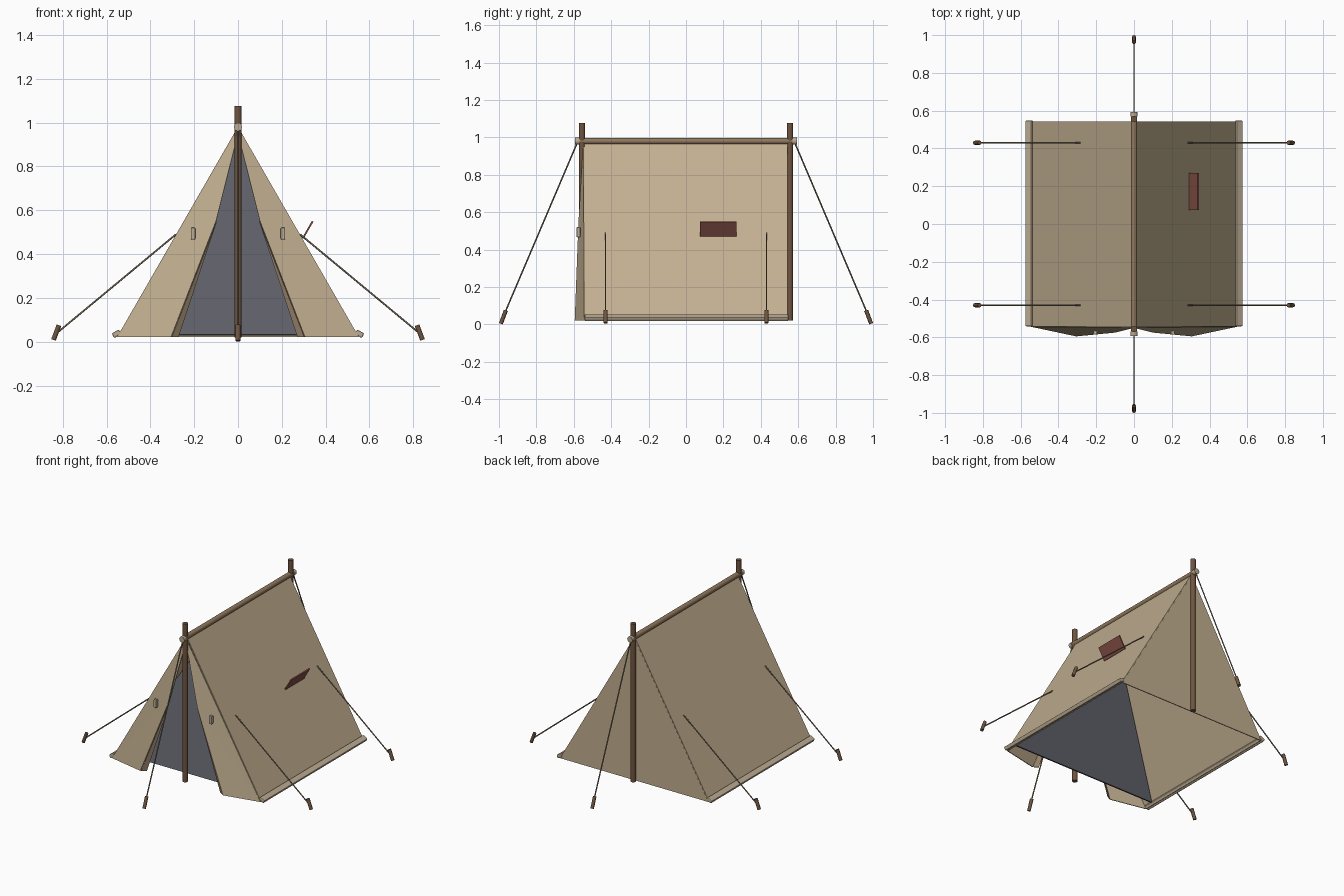
import bpy, bmesh, math
from mathutils import Vector

if "Cube" in bpy.data.objects:
    bpy.data.objects.remove(bpy.data.objects["Cube"])


def material(name, rgb):
    m = bpy.data.materials.new(name)
    m.diffuse_color = (*rgb, 1)
    m.use_nodes = True
    m.node_tree.nodes["Principled BSDF"].inputs["Base Color"].default_value = m.diffuse_color
    return m


CANVAS = material("tan canvas", (0.54, 0.43, 0.28))
TRIM = material("pale trim", (0.50, 0.41, 0.29))
EDGE = material("shaded canvas edge", (0.33, 0.24, 0.15))
WOOD = material("brown wood", (0.16, 0.09, 0.05))
RIDGE = material("ridge wood", (0.28, 0.19, 0.11))
ROPE = material("rope", (0.22, 0.18, 0.12))
DARK = material("dark interior", (0.115, 0.115, 0.14))
RED = material("brick red", (0.23, 0.08, 0.06))


def finish(name, bm, mat):
    bmesh.ops.recalc_face_normals(bm, faces=bm.faces)
    me = bpy.data.meshes.new(name)
    bm.to_mesh(me)
    bm.free()
    me.materials.append(mat)
    ob = bpy.data.objects.new(name, me)
    bpy.context.collection.objects.link(ob)
    return ob


def sheet(name, verts, faces, mat, thick=0.006):
    """Cloth panel given thickness about its surface."""
    bm = bmesh.new()
    vs = [bm.verts.new(v) for v in verts]
    for f in faces:
        bm.faces.new([vs[i] for i in f])
    ob = finish(name, bm, mat)
    mod = ob.modifiers.new("thickness", "SOLIDIFY")
    mod.thickness = thick
    mod.offset = 0
    return ob


def rod(name, a, b, r, mat, sides=10):
    """Smooth round rod between two points."""
    a, b = Vector(a), Vector(b)
    bm = bmesh.new()
    bmesh.ops.create_cone(bm, cap_ends=True, segments=sides, radius1=r,
                          radius2=r, depth=(b - a).length)
    ob = finish(name, bm, mat)
    ob.location = (a + b) / 2
    ob.rotation_euler = (b - a).to_track_quat("Z", "Y").to_euler()
    for p in ob.data.polygons:
        p.use_smooth = len(p.vertices) == 4
    return ob


def box(name, loc, size, mat, tilt=0, bevel=0):
    bm = bmesh.new()
    bmesh.ops.create_cube(bm, size=1)
    bmesh.ops.scale(bm, vec=size, verts=bm.verts)
    if bevel:
        bmesh.ops.bevel(bm, geom=bm.edges[:], offset=bevel, segments=2,
                        profile=0.5, affect="EDGES")
    ob = finish(name, bm, mat)
    ob.location = loc
    ob.rotation_euler = (0, tilt, 0)
    return ob


# Left and right halves
for s, side in ((1, "right"), (-1, "left")):
    # sloping wall
    sheet(side + "_wall",
          [(0, -0.542, 0.975), (0, 0.542, 0.975),
           (s * 0.548, 0.542, 0.022), (s * 0.548, -0.542, 0.022)],
          [(0, 1, 2, 3)], CANVAS)
    # bottom hem
    box(side + "_hem", (s * 0.554, 0.003, 0.036), (0.038, 1.09, 0.024),
        TRIM, s * math.radians(30), 0.006)
    # open door flap and its turned inner edge
    sheet(side + "_door_flap",
          [(0, -0.546, 0.97), (s * 0.546, -0.541, 0.022),
           (s * 0.305, -0.592, 0.022), (s * 0.10, -0.572, 0.55),
           (s * 0.012, -0.55, 0.9)],
          [(0, 1, 3, 4), (1, 2, 3)], CANVAS)
    sheet(side + "_flap_edge",
          [(s * 0.303, -0.590, 0.022), (s * 0.272, -0.572, 0.022),
           (s * 0.097, -0.570, 0.55)], [(0, 1, 2)], EDGE, 0.004)
    # toggle
    box(side + "_toggle", (s * 0.205, -0.575, 0.493), (0.02, 0.02, 0.054),
        TRIM, 0, 0.004)
    # side guy ropes and stakes
    for y, end in ((-0.43, "front"), (0.43, "back")):
        rod(f"{side}_{end}_rope", (s * 0.283, y, 0.49), (s * 0.832, y, 0.035),
            0.004, ROPE, 6)
        rod(f"{side}_{end}_stake", (s * 0.817, y, 0.075), (s * 0.842, y, 0.008),
            0.011, WOOD, 8)

# Back wall and dark inner panel
sheet("back_wall", [(0, 0.54, 0.97), (0.546, 0.54, 0.022), (-0.546, 0.54, 0.022)],
      [(0, 1, 2)], CANVAS)
sheet("inner_panel", [(0, -0.20, 0.95), (0.53, -0.47, 0.03), (-0.53, -0.47, 0.03)],
      [(0, 1, 2)], DARK, 0.016)

# Poles, end ropes and end stakes
for s, end in ((-1, "front"), (1, "back")):
    rod(end + "_pole", (0, s * 0.556, 0.02), (0, s * 0.556, 1.076), 0.017, WOOD, 12)
    rod(end + "_rope", (0, s * 0.58, 0.975), (0, s * 0.98, 0.035), 0.004, ROPE, 6)
    rod(end + "_stake", (0, s * 0.963, 0.075), (0, s * 0.99, 0.004), 0.011, WOOD, 8)
    rod(end + "_ridge_cap", (0, s * 0.57, 0.98), (0, s * 0.593, 0.98), 0.019, TRIM, 12)

# Ridge pole
rod("ridge_pole", (0, -0.588, 0.98), (0, 0.588, 0.98), 0.017, RIDGE, 12)

# Vent flap standing off the right wall
box("vent_flap", (0.318, 0.172, 0.51), (0.008, 0.195, 0.09), RED, math.radians(30))
